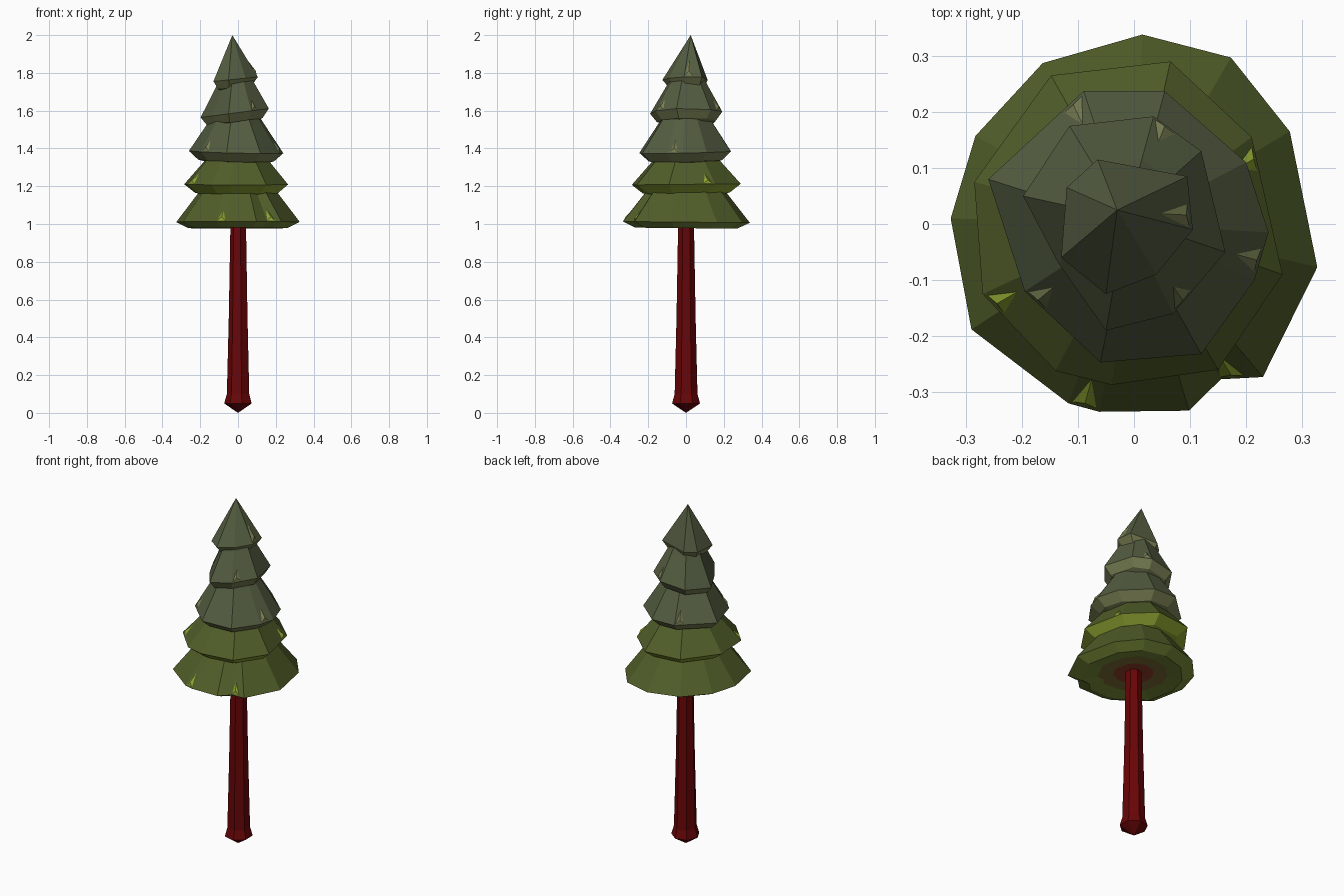
import bpy, bmesh, math

if "Cube" in bpy.data.objects:
    bpy.data.objects.remove(bpy.data.objects["Cube"])


def material(name, color):
    m = bpy.data.materials.new(name)
    m.diffuse_color = (*color, 1)
    m.use_nodes = True
    m.node_tree.nodes["Principled BSDF"].inputs["Base Color"].default_value = m.diffuse_color
    return m


GREY = material("grey green", (0.088, 0.108, 0.052))
PALE = material("pale grey green", (0.19, 0.21, 0.085))
GREEN = material("moss green", (0.080, 0.110, 0.022))
BRIGHT = material("bright moss", (0.26, 0.36, 0.03))
UNDER = material("underside moss", (0.19, 0.26, 0.04))
OLIVE = material("olive brown", (0.20, 0.15, 0.035))
RUST = material("rust brown", (0.28, 0.05, 0.022))
RED = material("dark red bark", (0.14, 0.0015, 0.002))


def loft(name, rings, mats, band_mats):
    """Skin rings of equal count; a one-point ring makes a tip."""
    bm = bmesh.new()
    loops = [[bm.verts.new(p) for p in r] for r in rings]
    for k, (a, b) in enumerate(zip(loops, loops[1:])):
        n = max(len(a), len(b))
        for i in range(n):
            j = (i + 1) % n
            if len(a) == 1:
                vs = [a[0], b[j], b[i]]
            elif len(b) == 1:
                vs = [a[i], a[j], b[0]]
            else:
                vs = [a[i], a[j], b[j], b[i]]
            bm.faces.new(vs).material_index = band_mats[k]
    bmesh.ops.triangulate(bm, faces=[f for f in bm.faces if len(f.verts) > 3])
    bmesh.ops.recalc_face_normals(bm, faces=bm.faces)
    me = bpy.data.meshes.new(name)
    bm.to_mesh(me)
    bm.free()
    for m in mats:
        me.materials.append(m)
    ob = bpy.data.objects.new(name, me)
    bpy.context.collection.objects.link(ob)


def tier(name, outline, z, tilt, center, profile, mats, band_mats, tufts, tuft_mat):
    """Profile rows: (scale of outline, height offset from rim)."""
    cx, cy = center

    def at(x, y, s, dz):
        return (cx + (x - cx) * s, cy + (y - cy) * s,
                z + dz + tilt[0] * x * s + tilt[1] * y * s)

    loft(name, [[(cx, cy, z + dz)] if s == 0 else [at(x, y, s, dz) for x, y in outline]
                for s, dz in profile], mats, band_mats)

    # Small folded leaf tips on the rim: (edge index, position along the edge)
    k = next(i for i, p in enumerate(profile) if p[0] == 1)
    s1, dz1 = profile[k + 1]
    for n, (e, t) in enumerate(tufts):
        (x0, y0), (x1, y1) = outline[e], outline[(e + 1) % len(outline)]
        w = .022 / math.hypot(x1 - x0, y1 - y0)

        def slope(u, v, lift=0):
            x, y = x0 + (x1 - x0) * u, y0 + (y1 - y0) * u
            px, py, pz = at(x, y, 1 + (s1 - 1) * v, dz1 * v)
            r = math.hypot(x, y)
            return (px + lift * x / r, py + lift * y / r, pz + lift)
        loft(f"{name}_tuft_{n}",
             [[slope(t, .12, .007)],
              [slope(t - w, .04), slope(t + w, .04), slope(t, .42)],
              [slope(t, .15, -.012)]], [tuft_mat], [0, 0])


# Foliage outlines, clockwise seen from above
skirt = [(-.327, .01), (-.283, .157), (-.163, .287), (.015, .338), (.173, .297),
         (.278, .165), (.327, -.077), (.23, -.273), (.155, -.277), (.098, -.333),
         (-.062, -.335), (-.117, -.32), (-.29, -.188)]
lower = [(-.285, .075), (-.148, .265), (.065, .29), (.21, .155), (.265, -.09),
         (.15, -.26), (-.04, -.287), (-.14, -.262), (-.27, -.125)]
middle = [(-.26, .08), (-.09, .237), (.055, .237), (.2, .11), (.24, -.015),
          (.215, -.10), (.12, -.232), (-.06, -.247), (-.195, -.12)]
upper = [(-.198, .05), (-.115, .175), (.035, .192), (.12, .13), (.163, -.05),
         (.07, -.16), (-.05, -.19), (-.135, -.07)]
crown = [(-.12, .065), (-.065, .115), (.095, .085), (.105, -.01), (.04, -.09),
         (-.05, -.125), (-.13, -.06)]

tier("bottom_foliage", skirt, 1.01, (0, -.01), (0, 0),
     [(0, -.015), (.32, -.018), (.55, -.02), (.8, -.032), (1, 0), (.64, .155), (.56, .19)],
     [GREEN, OLIVE, RUST, UNDER], [2, 1, 3, 3, 0, 0], [(7, .7), (10, .5)], BRIGHT)
tier("lower_foliage", lower, 1.21, (0, .01), (0, 0),
     [(.6, -.06), (.8, -.045), (1, 0), (.6, .13), (.52, .155)],
     [GREEN, BRIGHT], [1, 1, 0, 0], [(3, .15), (7, .85)], BRIGHT)
tier("middle_foliage", middle, 1.38, (-.02, .02), (-.01, 0),
     [(.55, -.06), (.8, -.045), (1, 0), (.56, .165), (.5, .19)],
     [GREY, PALE], [1, 1, 0, 0], [(0, .88), (4, .6), (7, .85)], PALE)
tier("upper_foliage", upper, 1.59, (.13, 0), (-.015, .01),
     [(.6, -.06), (.82, -.045), (1, 0), (.58, .14), (.5, .17)],
     [GREY, PALE], [1, 1, 0, 0], [(4, .8), (2, .25)], PALE)
tier("top_foliage", crown, 1.768, (.1, 0), (-.03, .025),
     [(.45, -.06), (.75, -.045), (1, 0), (0, .232)],
     [GREY, PALE], [1, 1, 0], [(2, .75)], PALE)


# Trunk: faceted, flared at the foot and pointed underneath
def ring(r, z, n=7):
    return [(r * math.sin(2 * math.pi * i / n + .2) + .003,
             r * math.cos(2 * math.pi * i / n + .2), z) for i in range(n)]


loft("trunk", [[(0, 0, 0)], ring(.076, .05), ring(.062, .1), ring(.052, .5), ring(.043, 1.0)],
     [RED], [0] * 4)
